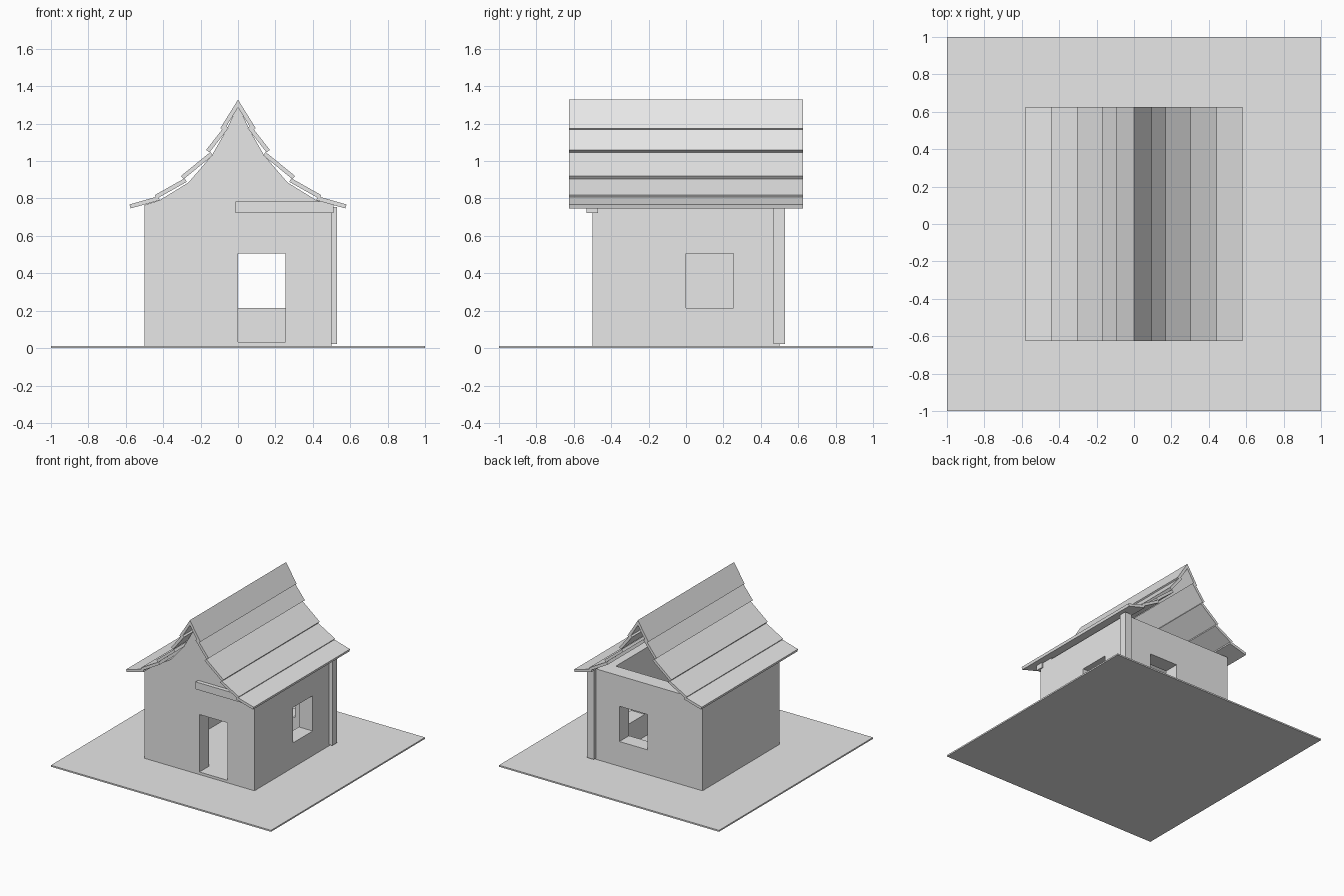
import bpy
import bmesh
from mathutils import Vector

cube = bpy.data.objects.get("Cube")
if cube:
    bpy.data.objects.remove(cube, do_unlink=True)

# Single flat colour
grey = bpy.data.materials.new("pale_grey")
grey.use_nodes = True
COLOUR = (0.8, 0.8, 0.8, 1)
grey.diffuse_color = COLOUR
grey.node_tree.nodes["Principled BSDF"].inputs["Base Color"].default_value = COLOUR


def prism(name, profile, y0, y1):
    """Extrude an (x, z) outline from y0 to y1."""
    bm = bmesh.new()
    face = bm.faces.new([bm.verts.new((x, y0, z)) for x, z in profile])
    ext = bmesh.ops.extrude_face_region(bm, geom=[face])
    verts = [g for g in ext["geom"] if isinstance(g, bmesh.types.BMVert)]
    bmesh.ops.translate(bm, verts=verts, vec=(0, y1 - y0, 0))
    bmesh.ops.recalc_face_normals(bm, faces=bm.faces)
    mesh = bpy.data.meshes.new(name)
    bm.to_mesh(mesh)
    bm.free()
    mesh.materials.append(grey)
    obj = bpy.data.objects.new(name, mesh)
    bpy.context.collection.objects.link(obj)
    return obj


def box(name, x0, x1, y0, y1, z0, z1):
    return prism(name, [(x0, z0), (x1, z0), (x1, z1), (x0, z1)], y0, y1)


def cut(obj, *bounds):
    """Subtract a box from the object, then discard the cutter."""
    cutter = box("cutter", *bounds)
    cutter.hide_render = True
    mod = obj.modifiers.new("cut", "BOOLEAN")
    mod.operation = "DIFFERENCE"
    mod.solver = "EXACT"
    mod.object = cutter
    bpy.context.view_layer.objects.active = obj
    bpy.ops.object.modifier_apply(modifier=mod.name)
    bpy.data.objects.remove(cutter, do_unlink=True)


# Ground and floor
box("ground", -1, 1, -1, 1, 0, 0.012)
box("floor_slab", -0.5, 0.5, -0.5, 0.5, 0.012, 0.033)

# Walls: gabled block, hollowed, with the attic open at the back
FLOOR, HEAD, SILL, TOP = 0.033, 0.505, 0.215, 0.755
INNER = 0.375
half = [(0.5, 0.765), (0.42, 0.79), (0.265, 0.885), (0.14, 1.03), (0.06, 1.17)]
gable = [(-0.5, FLOOR), (0.5, FLOOR)] + half + [(0, 1.3)]
gable += [(-x, z) for x, z in reversed(half)]
walls = prism("walls", gable, -0.5, 0.5)
cut(walls, -0.7, 0.7, -INNER, 0.7, TOP, 1.5)
cut(walls, -INNER, INNER, -INNER, INNER, 0, 1)
cut(walls, 0, 0.255, -0.7, -0.2, 0, HEAD)         # door
cut(walls, 0, 0.255, 0.2, 0.7, SILL, HEAD)        # back window
cut(walls, 0.2, 0.7, 0, 0.255, SILL, HEAD)        # side window

# Timber post and door beam
box("corner_post", 0.467, 0.53, 0.467, 0.53, 0.022, 0.755)
box("front_beam", -0.013, 0.51, -0.533, -0.47, 0.723, 0.783)

# Overlapping roof boards, eave to ridge: outer and inner top edges
boards = [
    ((0.58, 0.768), (0.425, 0.812)),
    ((0.445, 0.818), (0.285, 0.908)),
    ((0.305, 0.92), (0.148, 1.048)),
    ((0.17, 1.06), (0.068, 1.19)),
    ((0.095, 1.175), (0, 1.328)),
]
THICK = 0.022
for i, (outer, inner) in enumerate(boards):
    o, n = Vector(outer), Vector(inner)
    d = (n - o).normalized()
    down = Vector((-d.y, d.x)) * THICK
    if down.y > 0:
        down = -down
    low_inner = n + down
    if i == len(boards) - 1:                      # mitre at the ridge
        low_inner = n + down + d * (down.x / d.x) * -1
    for side, sign in (("left", 1), ("right", -1)):
        outline = [(sign * p.x, p.y) for p in (o, n, low_inner, o + down)]
        prism(f"roof_board_{side}_{i + 1}", outline, -0.625, 0.625)
